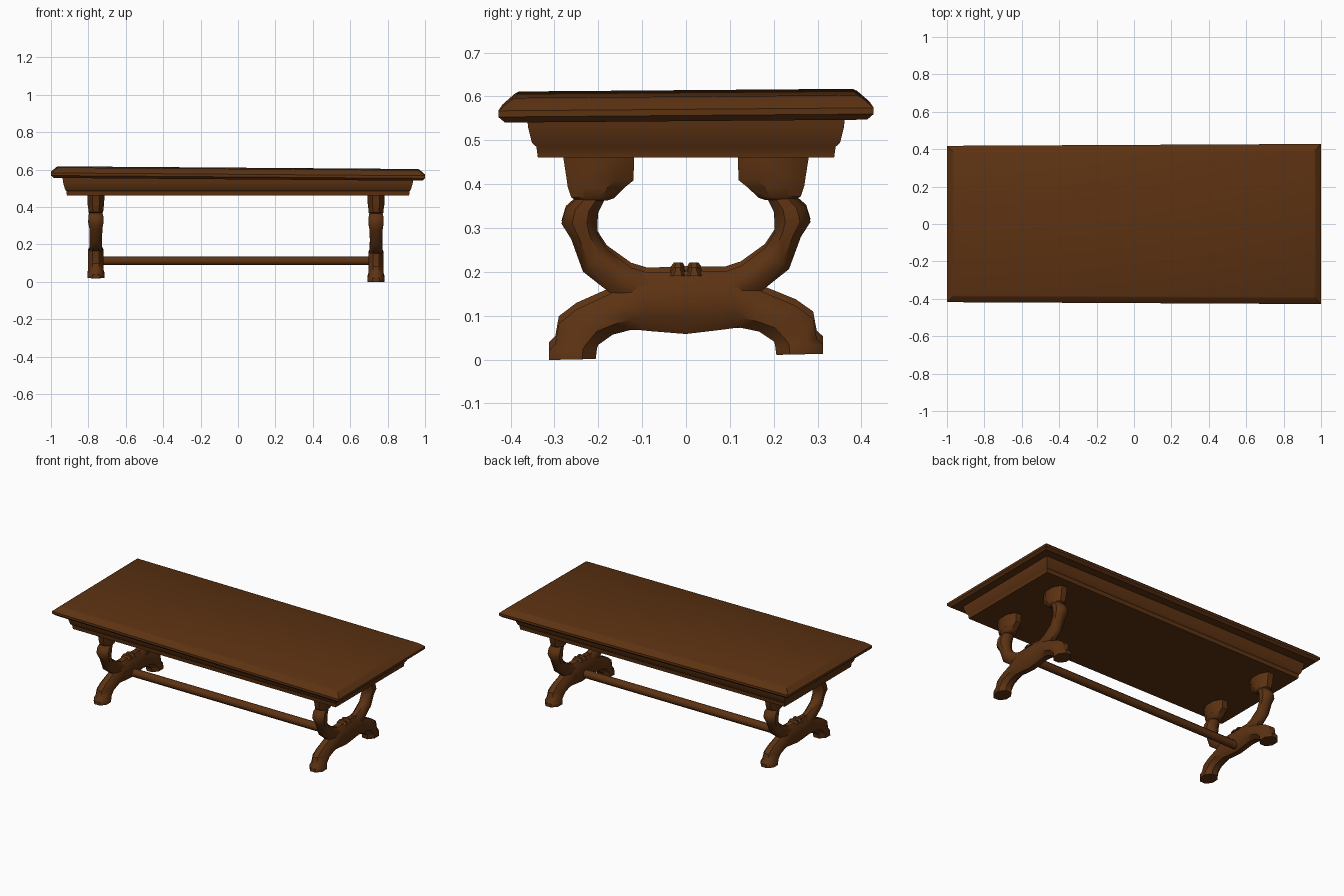
import bpy, bmesh, math
from mathutils import Vector

if "Cube" in bpy.data.objects:
    bpy.data.objects.remove(bpy.data.objects["Cube"])

wood = bpy.data.materials.new("dark_brown_wood")
wood.diffuse_color = (0.108, 0.032, 0.006, 1)
wood.use_nodes = True
wood.node_tree.nodes["Principled BSDF"].inputs["Base Color"].default_value = wood.diffuse_color


def loft(name, rings, angle=35):
    """Skin a list of equal-length vertex rings and cap both ends."""
    bm = bmesh.new()
    vs = [[bm.verts.new(p) for p in r] for r in rings]
    n = len(vs[0])
    for a, b in zip(vs, vs[1:]):
        for i in range(n):
            bm.faces.new((a[i], a[(i + 1) % n], b[(i + 1) % n], b[i]))
    bm.faces.new(vs[0])
    bm.faces.new(vs[-1])
    bmesh.ops.recalc_face_normals(bm, faces=bm.faces)
    me = bpy.data.meshes.new(name)
    bm.to_mesh(me)
    bm.free()
    me.materials.append(wood)
    ob = bpy.data.objects.new(name, me)
    bpy.context.collection.objects.link(ob)
    bpy.ops.object.select_all(action='DESELECT')
    ob.select_set(True)
    bpy.context.view_layer.objects.active = ob
    bpy.ops.object.shade_smooth_by_angle(angle=math.radians(angle))
    return ob


def rect(hx, hy, z, tilt=0):
    """Rectangular ring, slightly skewed like a hand-made slab."""
    out = []
    for sx, sy in ((-1, -1), (1, -1), (1, 1), (-1, 1)):
        x, y = sx * hx, sy * hy * (1 + 0.012 * sx)
        out.append((x, y, z + tilt * (-0.0075 * x + 0.008 * y)))
    return out


def oval(x, y1, z1, y2, z2, w, side=1):
    """Eight-sided section between two outline points, w wide each way in x."""
    c = Vector((x, side * (y1 + y2) / 2, (z1 + z2) / 2))
    h = Vector((0, side * (y1 - y2) / 2, (z1 - z2) / 2))
    k = 1 / math.cos(math.pi / 8)
    out = []
    for i in range(8):
        a = math.pi / 4 * (i + 0.5)
        p = c + h * (k * math.cos(a)) + Vector((k * w * math.sin(a), 0, 0))
        # feet stand on a slightly uneven base, top stays level
        p.z += max(0, 0.46 - p.z) / 0.46 * (0.0225 * (p.y + 0.26) + 0.0133 * (0.74 - x))
        out.append(p)
    return out


# Table top slab with moulded edge
top = [(0.015, 0.551), (0, 0.564), (0, 0.578), (0.028, 0.602), (0.038, 0.607)]
loft("table_top", [rect(1 - i, 0.423 - i, z, 1) for i, z in top])

# Stepped apron below the top
apron = [(0.915, 0.334, 0.461), (0.918, 0.337, 0.485), (0.925, 0.347, 0.494),
         (0.935, 0.356, 0.53), (0.938, 0.358, 0.556)]
loft("apron", [rect(*a) for a in apron])

# Half outlines of the trestle: upper point, lower point, half width
foot = [(-0.312, 0.0, -0.206, 0.0, 0.045), (-0.312, 0.022, -0.203, 0.024, 0.045),
        (-0.298, 0.036, -0.2, 0.032, 0.041), (-0.29, 0.083, -0.167, 0.055, 0.041),
        (-0.25, 0.114, -0.125, 0.065, 0.041), (-0.17, 0.15, -0.105, 0.064, 0.041),
        (-0.11, 0.195, -0.08, 0.061, 0.041)]
arm = [(-0.08, 0.1, -0.04, 0.18, 0.034), (-0.17, 0.148, -0.125, 0.208, 0.034),
       (-0.235, 0.2, -0.18, 0.25, 0.033), (-0.262, 0.275, -0.202, 0.285, 0.035),
       (-0.284, 0.31, -0.202, 0.31, 0.041), (-0.274, 0.345, -0.2, 0.335, 0.04),
       (-0.245, 0.372, -0.185, 0.365, 0.034), (-0.235, 0.39, -0.18, 0.385, 0.034)]
cap = [(-0.25, 0.362, -0.18, 0.362, 0.034), (-0.262, 0.37, -0.165, 0.367, 0.039),
       (-0.27, 0.395, -0.142, 0.39, 0.041), (-0.272, 0.41, -0.12, 0.408, 0.044),
       (-0.28, 0.462, -0.118, 0.462, 0.046)]

for label, x in (("left", -0.76), ("right", 0.738)):
    # Continuous base from foot to foot
    rings = [oval(x, *f) for f in foot]
    rings.append(oval(x, 0, 0.198, 0, 0.053, 0.041))
    rings += [oval(x, *f, side=-1) for f in reversed(foot)]
    loft(label + "_trestle_base", rings, 40)
    for end, s in (("front", 1), ("back", -1)):
        loft(f"{label}_{end}_curved_arm", [oval(x, *a, side=s) for a in arm], 45)
        loft(f"{label}_{end}_arm_cap", [oval(x, *c, side=s) for c in cap])
        # Small carved lobe at the crossing
        loft(f"{label}_{end}_lobe",
             [oval(x, -0.042, 0.187, 0.004, 0.187, 0.034, s),
              oval(x, -0.028, 0.207, -0.008, 0.207, 0.022, s)])

# Long stretcher between the trestles
loft("stretcher", [[(x, 0.025 * math.cos(a), 0.112 + 0.025 * math.sin(a))
                    for a in (math.pi / 4 * (i + 0.5) for i in range(8))]
                   for x in (-0.74, 0.72)], 50)
